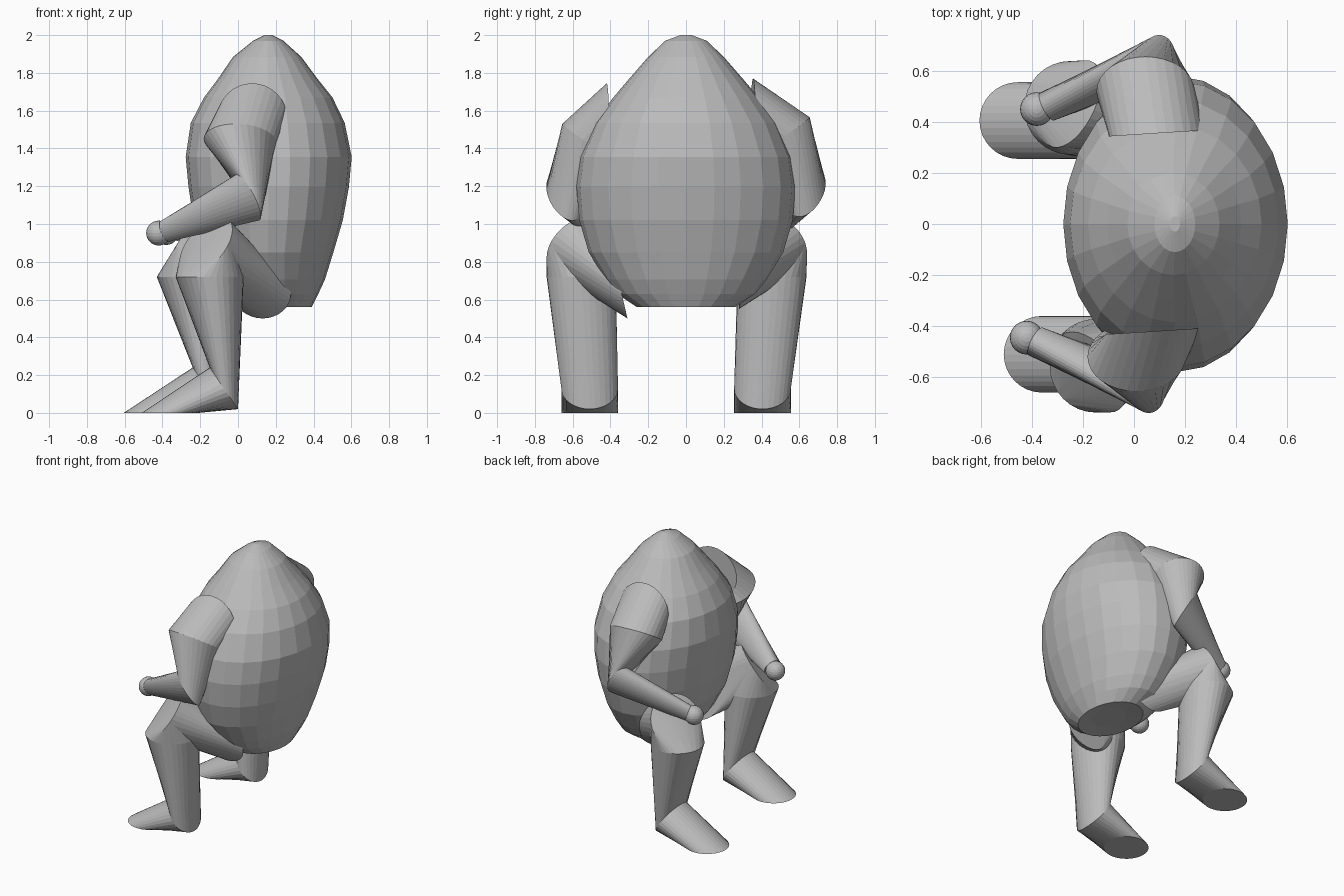
import bpy, bmesh, math
from mathutils import Vector as V

if "Cube" in bpy.data.objects:
    bpy.data.objects.remove(bpy.data.objects["Cube"])

grey = bpy.data.materials.new("plain grey")
grey.diffuse_color = (0.5, 0.5, 0.5, 1)
grey.use_nodes = True
grey.node_tree.nodes["Principled BSDF"].inputs["Base Color"].default_value = grey.diffuse_color


def finish(name, bm):
    bmesh.ops.recalc_face_normals(bm, faces=bm.faces)
    me = bpy.data.meshes.new(name)
    bm.to_mesh(me)
    bm.free()
    me.materials.append(grey)
    ob = bpy.data.objects.new(name, me)
    bpy.context.collection.objects.link(ob)
    return ob


def oval(c, a, b, n=32):
    """Ring of points round c with half-axes a and b."""
    angles = [2 * math.pi * i / n for i in range(n)]
    return [V(c) + V(a) * math.cos(t) + V(b) * math.sin(t) for t in angles]


def disc(c, axis, r):
    """Round ring square to an axis."""
    a = V(axis).orthogonal().normalized()
    return oval(c, a * r, V(axis).normalized().cross(a) * r)


def skin(name, rings):
    """Capped tube through matching rings."""
    bm = bmesh.new()
    loops = [[bm.verts.new(p) for p in r] for r in rings]
    n = len(loops[0])
    for lo, hi in zip(loops, loops[1:]):
        for i in range(n):
            j = (i + 1) % n
            bm.faces.new((lo[i], lo[j], hi[j], hi[i]))
    bm.faces.new(loops[0])
    bm.faces.new(loops[-1])
    return finish(name, bm)


# Torso: egg-shaped stack of ovals (z, front x, back x, half width)
profile = [(0.57, 0.12, 0.32, 0.14), (0.56, 0.02, 0.39, 0.26),
           (0.63, -0.06, 0.425, 0.365), (0.705, -0.12, 0.46, 0.425),
           (0.85, -0.19, 0.505, 0.515), (1.02, -0.235, 0.555, 0.565),
           (1.195, -0.262, 0.587, 0.58), (1.355, -0.277, 0.602, 0.56),
           (1.535, -0.25, 0.565, 0.485), (1.67, -0.18, 0.50, 0.385),
           (1.77, -0.105, 0.42, 0.30), (1.885, -0.026, 0.335, 0.20),
           (1.97, 0.08, 0.24, 0.11), (2.0, 0.14, 0.18, 0.03)]
skin("torso", [oval(((f + b) / 2, 0, z), ((b - f) / 2, 0, 0), (0, w, 0), 24)
               for z, f, b, w in profile])


def leg(side, s, hip, knee, shin_top, ankle, toe):
    hip, knee = V(hip), V(knee)
    # Thigh: its hip end is cut upright, facing the torso
    hip_end = oval(hip, (0.15, 0, 0), (0, -0.03 * s, -0.13))
    knee_end = disc(knee, knee - hip, 0.185)
    bm = bmesh.new()
    for p in hip_end + knee_end:
        bm.verts.new(p)
    bmesh.ops.convex_hull(bm, input=bm.verts)
    finish(side + "_thigh", bm)
    # Knee: hull between the thigh end and the shin top
    top = oval(shin_top, (0.18, 0, 0), (0, 0.183, 0))
    bm = bmesh.new()
    for p in knee_end + top:
        bm.verts.new(p)
    bmesh.ops.convex_hull(bm, input=bm.verts)
    finish(side + "_knee", bm)
    # Shin and slanted foot with a round flat toe pad
    skin(side + "_shin_and_foot", [top,
         oval(ankle, (0.075, 0, -0.11), (0, 0.15, 0)),
         oval(toe, (0.15, 0, 0), (0, 0.15, 0))])


leg("right", -1, (0.13, -0.34, 0.63), (-0.17, -0.58, 0.885),
    (-0.15, -0.555, 0.72), (-0.075, -0.51, 0.13), (-0.36, -0.51, 0))
leg("left", 1, (0.08, 0.31, 0.68), (-0.245, 0.47, 0.885),
    (-0.25, 0.455, 0.72), (-0.165, 0.405, 0.13), (-0.455, 0.405, 0))


def arm(side, s, shoulder, upper, elbow, wrist, hand):
    # Shoulder, upper arm and forearm as one mitred tube
    skin(side + "_arm", [
        oval(shoulder, (0.187, 0.012, 0), (0, 0, 0.19)),
        oval(upper, (0.192, 0, -0.01), (0, 0.135 * s, 0.09)),
        oval(elbow, (0.065, -0.03 * s, -0.12), (0.03, 0.09 * s, 0.02)),
        oval(wrist, (0.02, 0, -0.055), (-0.025, 0.055 * s, 0))])
    # Ball hand
    bm = bmesh.new()
    bmesh.ops.create_uvsphere(bm, u_segments=24, v_segments=12, radius=0.066)
    bmesh.ops.translate(bm, verts=bm.verts, vec=hand)
    finish(side + "_hand", bm)


arm("right", -1, (0.075, -0.42, 1.555), (0.01, -0.52, 1.44),
    (0.05, -0.645, 1.14), (-0.385, -0.46, 0.962), (-0.42, -0.445, 0.952))
arm("left", 1, (0.09, 0.355, 1.58), (0.045, 0.52, 1.475),
    (0.09, 0.645, 1.16), (-0.34, 0.46, 0.965), (-0.38, 0.45, 0.955))
